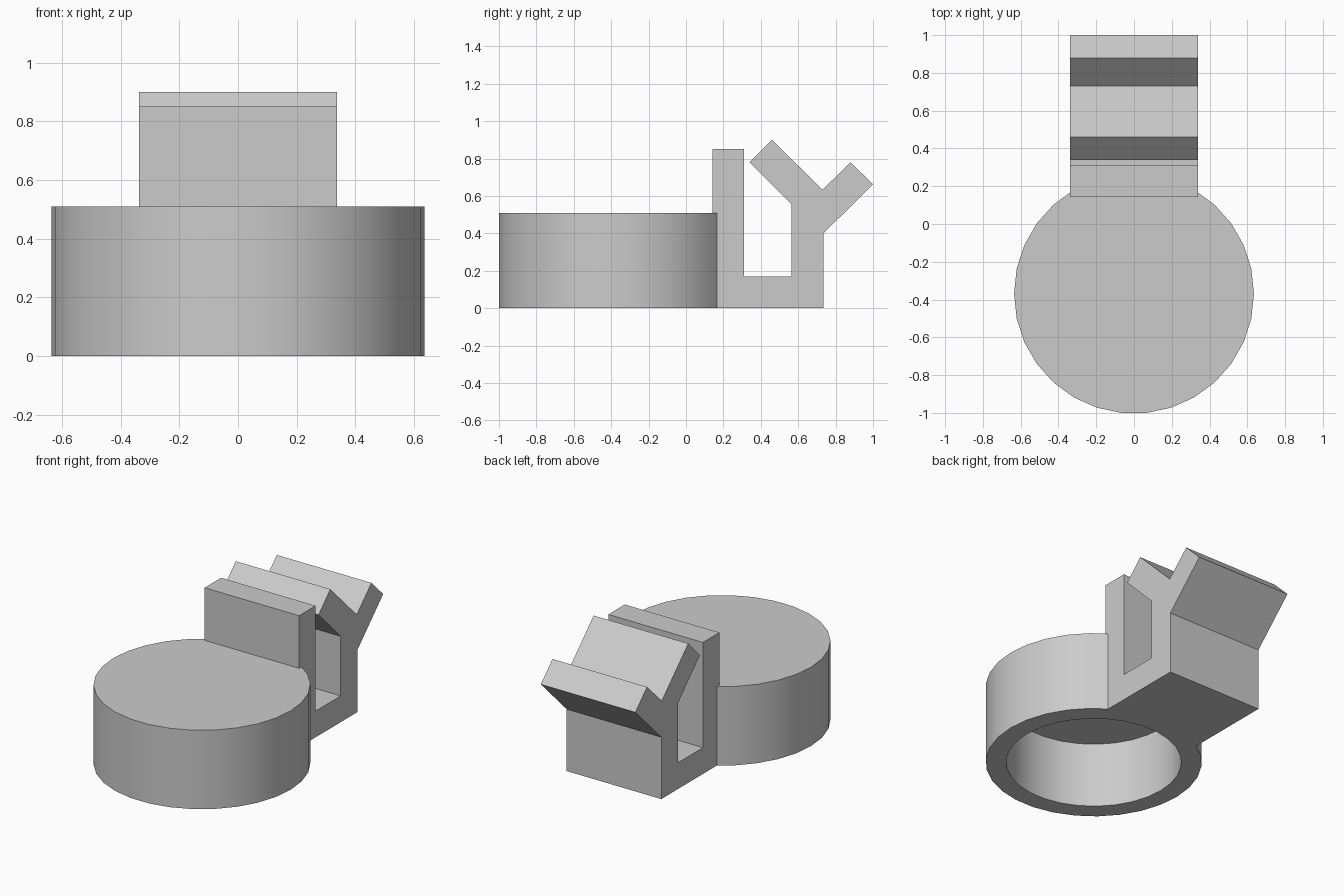
import bpy
import bmesh
import math

if "Cube" in bpy.data.objects:
    bpy.data.objects.remove(bpy.data.objects["Cube"])

CENTRE_Y = -0.3685
HALF_WIDTH = 0.338

grey = bpy.data.materials.new("plain grey")
grey.use_nodes = True
grey.diffuse_color = (0.6, 0.6, 0.6, 1)
grey.node_tree.nodes["Principled BSDF"].inputs["Base Color"].default_value = grey.diffuse_color


def prism(name, points, offset):
    """Extrude a closed outline along an offset vector."""
    bm = bmesh.new()
    face = bm.faces.new([bm.verts.new(p) for p in points])
    moved = bmesh.ops.extrude_face_region(bm, geom=[face])["geom"]
    bmesh.ops.translate(bm, vec=offset,
                        verts=[v for v in moved if isinstance(v, bmesh.types.BMVert)])
    bmesh.ops.recalc_face_normals(bm, faces=bm.faces)
    mesh = bpy.data.meshes.new(name)
    bm.to_mesh(mesh)
    bm.free()
    mesh.materials.append(grey)
    obj = bpy.data.objects.new(name, mesh)
    bpy.context.collection.objects.link(obj)
    return obj


def disc(radius, z, sides=30):
    angles = [math.tau * i / sides for i in range(sides)]
    return [(radius * math.cos(a), CENTRE_Y + radius * math.sin(a), z) for a in angles]


def combine(target, other, operation):
    """Apply a boolean and discard the helper."""
    mod = target.modifiers.new("combine", "BOOLEAN")
    mod.operation = operation
    mod.solver = "EXACT"
    mod.object = other
    bpy.ops.object.select_all(action="DESELECT")
    bpy.context.view_layer.objects.active = target
    target.select_set(True)
    bpy.ops.object.modifier_apply(modifier=mod.name)
    bpy.data.objects.remove(other)


# Round cap, closed on top
cap = prism("round_cap_with_clip", disc(0.635, 0), (0, 0, 0.51))

# Clip: upright wall, floor, rear post and forked head, as one side profile
profile = [(0.142, 0), (0.735, 0), (0.735, 0.4), (1, 0.662), (0.88, 0.78),
           (0.73, 0.633), (0.46, 0.9), (0.34, 0.78), (0.565, 0.555),
           (0.565, 0.17), (0.31, 0.17), (0.31, 0.85), (0.142, 0.85)]
clip = prism("clip", [(-HALF_WIDTH, y, z) for y, z in profile], (2 * HALF_WIDTH, 0, 0))
combine(cap, clip, "UNION")

# Hollow underside
cavity = prism("cavity", disc(0.515, -0.1), (0, 0, 0.52))
cavity.hide_render = True
combine(cap, cavity, "DIFFERENCE")

bpy.ops.object.shade_smooth_by_angle(angle=math.radians(30))
